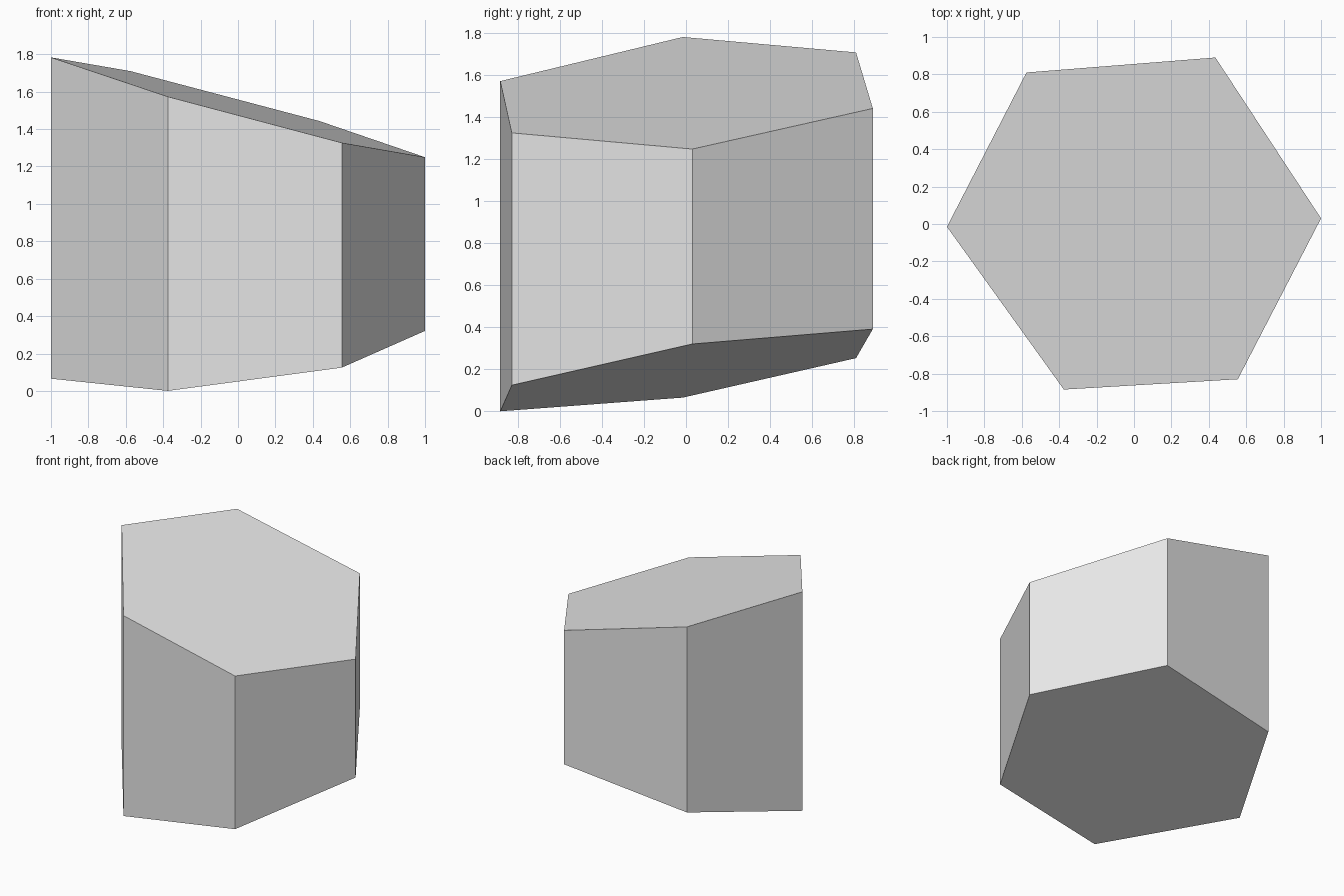
import bpy
import bmesh

cube = bpy.data.objects.get("Cube")
if cube:
    bpy.data.objects.remove(cube, do_unlink=True)

# One plain grey material
grey = bpy.data.materials.new("light grey")
grey.use_nodes = True
colour = (0.8, 0.8, 0.8, 1.0)
grey.diffuse_color = colour
grey.node_tree.nodes["Principled BSDF"].inputs["Base Color"].default_value = colour

# Six-sided outline, counter-clockwise from the left-hand corner
outline = [(-1, -0.015), (-0.375, -0.885), (0.555, -0.83),
           (1, 0.03), (0.435, 0.89), (-0.575, 0.81)]


# Slanted planes that cut the column at each end
def top_height(x, y):
    return 1.516 - 0.268 * x + 0.049 * y


def bottom_height(x, y):
    return 0.192 + 0.124 * x + 0.164 * y


# Column: two slanted caps joined by vertical sides
bm = bmesh.new()
lower = [bm.verts.new((x, y, bottom_height(x, y))) for x, y in outline]
upper = [bm.verts.new((x, y, top_height(x, y))) for x, y in outline]
bm.faces.new(upper)
bm.faces.new(lower[::-1])
for i in range(len(outline)):
    j = (i + 1) % len(outline)
    bm.faces.new((lower[i], lower[j], upper[j], upper[i]))
bmesh.ops.recalc_face_normals(bm, faces=bm.faces)

mesh = bpy.data.meshes.new("hexagonal_column")
bm.to_mesh(mesh)
bm.free()
mesh.materials.append(grey)
column = bpy.data.objects.new("hexagonal_column", mesh)
bpy.context.collection.objects.link(column)
